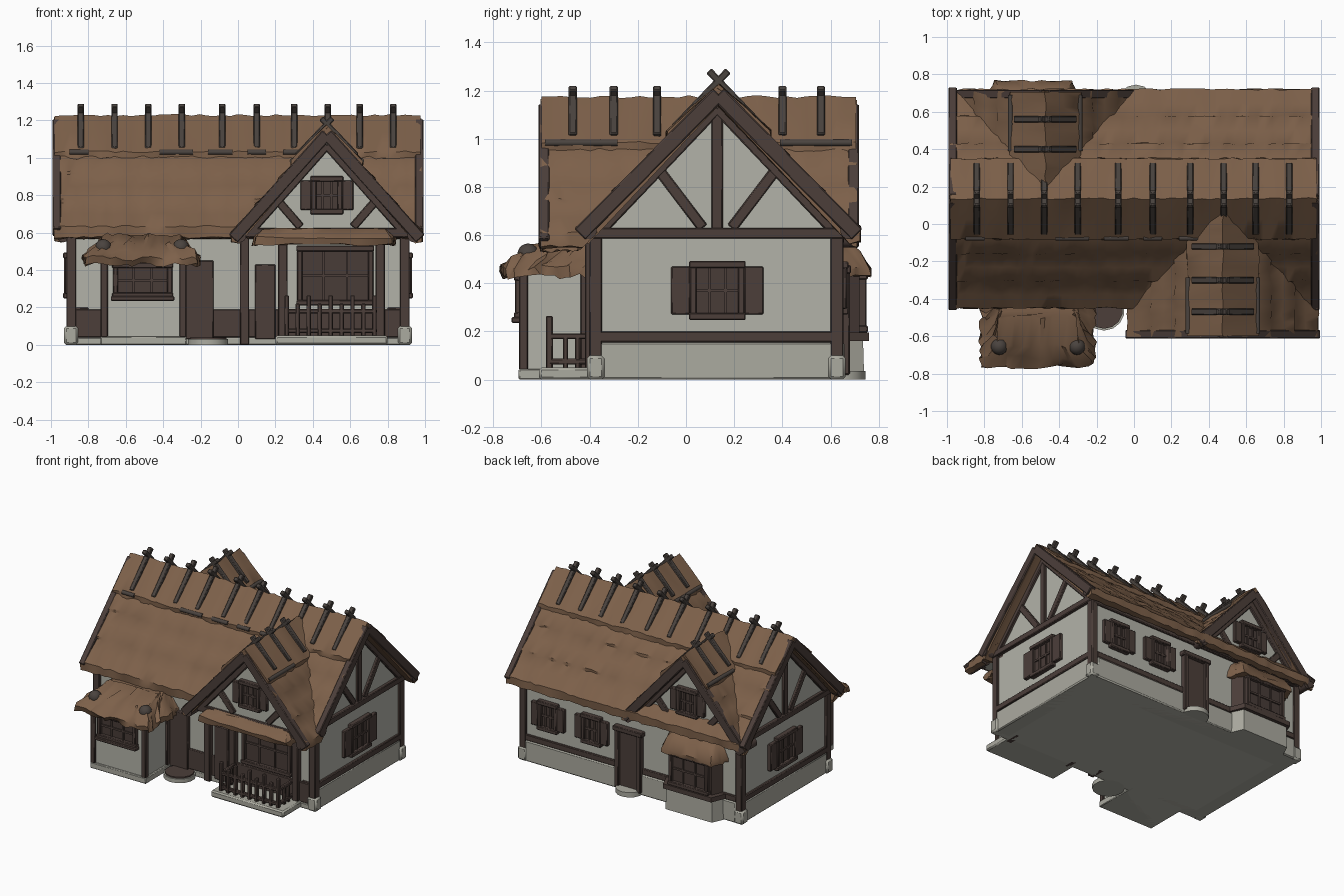
import bpy, bmesh, math, random
from mathutils import Vector, Matrix

if "Cube" in bpy.data.objects:
    bpy.data.objects.remove(bpy.data.objects["Cube"])
random.seed(4)

def mat(name, c):
    m = bpy.data.materials.new(name)
    m.diffuse_color = (*c, 1)
    m.use_nodes = True
    m.node_tree.nodes["Principled BSDF"].inputs["Base Color"].default_value = m.diffuse_color
    return m

THATCH = mat("thatch", (0.205, 0.118, 0.068))
TIMBER = mat("timber", (0.072, 0.049, 0.042))
PLASTER = mat("plaster", (0.45, 0.45, 0.395))
STONE = mat("stone", (0.41, 0.405, 0.35))
STRAP = mat("strap_wood", (0.068, 0.056, 0.049))
PANE = mat("window_pane", (0.066, 0.045, 0.039))
CY = 0.135          # main ridge line in y
SLOPE = 1.05        # main roof slope

def P(side, u, d, z):
    # u runs along a wall, d is the distance outward from the centre
    return Vector({'front': (u, -d, z), 'back': (u, d, z),
                   'right': (d, u, z), 'left': (-d, u, z)}[side])

def finish(name, bm, m, bevel=0):
    bmesh.ops.recalc_face_normals(bm, faces=bm.faces[:])
    me = bpy.data.meshes.new(name)
    bm.to_mesh(me)
    bm.free()
    me.materials.append(m)
    ob = bpy.data.objects.new(name, me)
    bpy.context.collection.objects.link(ob)
    if bevel:
        b = ob.modifiers.new("soft_edges", 'BEVEL')
        b.width, b.segments = bevel, 1
    return ob

def box(name, m, side, u0, u1, d0, d1, z0, z1, bevel=0.005):
    bm = bmesh.new()
    a, b = P(side, u0, d0, z0), P(side, u1, d1, z1)
    s = b - a
    bmesh.ops.create_cube(bm, size=1, matrix=Matrix.Translation((a + b) / 2)
                          @ Matrix.Diagonal((abs(s.x), abs(s.y), abs(s.z), 1)))
    return finish(name, bm, m, bevel)

def beam(name, m, side, a, b, d, w, t):
    # sloping timber in the plane of a wall, from (u, z) to (u, z)
    p, q = P(side, a[0], d, a[1]), P(side, b[0], d, b[1])
    k, n = (q - p).normalized(), P(side, 0, 1, 0)
    rot = Matrix((n.cross(k), n, k)).transposed().to_4x4()
    bm = bmesh.new()
    bmesh.ops.create_cube(bm, size=1, matrix=Matrix.Translation((p + q) / 2) @ rot
                          @ Matrix.Diagonal((w, t, (q - p).length, 1)))
    return finish(name, bm, m, 0.005)

def rod(name, m, p, q, r):
    p, q = Vector(p), Vector(q)
    bm = bmesh.new()
    bmesh.ops.create_cone(bm, cap_ends=True, segments=14, radius1=r, radius2=r, depth=(q - p).length,
                          matrix=Matrix.Translation((p + q) / 2)
                          @ (q - p).to_track_quat('Z', 'Y').to_matrix().to_4x4())
    return finish(name, bm, m)

def skin(bm, rings):
    # quads between successive loops of points, with end caps
    rows = [[bm.verts.new(p) for p in r] for r in rings]
    n = len(rows[0])
    for r, s in zip(rows, rows[1:]):
        for i in range(n):
            j = (i + 1) % n
            bm.faces.new((r[i], r[j], s[j], s[i]))
    bm.faces.new(rows[0])
    bm.faces.new(rows[-1][::-1])

def roof(name, axis, c, hw, zr, ze, a0, a1, th, courses, jit, cut=None):
    # ridged thatch with stepped courses and slightly uneven straw
    half = []
    for k in range(1, courses + 1):
        t = k / courses
        z = zr + (ze - zr) * t
        half += [(t * hw - 0.5 * hw / courses, z + 0.5 * (zr - ze) / courses + 0.006), (t * hw, z + 0.013)]
        if k < courses:
            half.append((t * hw + 0.006, z - 0.006))
    half += [(hw, ze - th * 0.6), (hw - 0.04, ze - th * 0.7)]
    prof = [(-u, z) for u, z in half[::-1]] + [(0, zr)] + half + [(0, zr - th)]
    n = max(4, int(abs(a1 - a0) / 0.04))
    rings = []
    for i in range(n + 1):
        a = a0 + (a1 - a0) * i / n
        ring = []
        for u, z in prof:
            u2 = c + u + random.uniform(-jit, jit)
            z2 = z + random.uniform(-jit, jit)
            ring.append((a, u2, z2) if axis == 'x' else (u2, a, z2))
        rings.append(ring)
    bm = bmesh.new()
    skin(bm, rings)
    if cut:  # trim away what would lie inside the main roof
        bmesh.ops.bisect_plane(bm, geom=bm.verts[:] + bm.edges[:] + bm.faces[:], plane_co=(0, CY, 1.14),
                               plane_no=(0, cut * SLOPE, 1), clear_inner=True)
    return finish(name, bm, THATCH)

def loft(name, m, side, c, wall, rings, taper=1, jit=0, n=8):
    # three-sided shape against a wall; rings are (half width, depth, height)
    rows = []
    for w, d, z in rings:
        key = [(-w, wall), (-w * taper, d), (w * taper, d), (w, wall)]
        row = []
        for (ua, da), (ub, db) in zip(key, key[1:]):
            row += [(ua + (ub - ua) * i / n, da + (db - da) * i / n) for i in range(n)]
        row.append(key[-1])
        rows.append([P(side, c + u + random.uniform(-jit, jit), d2 + random.uniform(-jit, jit),
                       z + random.uniform(-jit, jit)) for u, d2 in row])
    bm = bmesh.new()
    skin(bm, rows)
    return finish(name, bm, m)

def prism(name, m, axis, pts, a0, a1):
    bm = bmesh.new()
    skin(bm, [[(a, u, z) if axis == 'x' else (u, a, z) for u, z in pts] for a in (a0, a1)])
    return finish(name, bm, m)

def window(name, side, u, d, z, w, h, shutter=0.0):
    box(name + "_pane", PANE, side, u - w / 2, u + w / 2, d - 0.01, d + 0.009, z - h / 2, z + h / 2, 0)
    for s in (-1, 1):
        e = u + s * w / 2
        box(name + "_jamb", TIMBER, side, e - 0.014, e + 0.014, d - 0.01, d + 0.03, z - h / 2, z + h / 2)
        f = z + s * h / 2
        box(name + "_rail", TIMBER, side, u - w / 2 - 0.018, u + w / 2 + 0.018, d - 0.01, d + 0.035, f - 0.015, f + 0.015)
        box(name + "_bar", TIMBER, side, u + s * w / 6 - 0.006, u + s * w / 6 + 0.006, d, d + 0.018, z - h / 2, z + h / 2, 0)
        if shutter:
            g = u + s * (w / 2 + 0.012 + shutter / 2)
            box(name + "_shutter", TIMBER, side, g - shutter / 2, g + shutter / 2, d - 0.01, d + 0.026, z - h / 2 + 0.008, z + h / 2 - 0.008)
    box(name + "_cross_bar", TIMBER, side, u - w / 2, u + w / 2, d, d + 0.018, z - 0.007, z + 0.007, 0)

def verge(side, c, hw, zr, ze, d, log):
    # bargeboards and eave logs at a gable end
    for s in (-1, 1):
        beam("bargeboard", TIMBER, side, (c, zr - 0.035), (c + s * (hw - 0.01), ze - 0.022), d, 0.064, 0.045)
        u = c + s * (hw - 0.045)
        rod("eave_log", TIMBER, P(side, u, d + 0.02, ze - 0.008), P(side, u, d - log, ze - 0.008), 0.034)

def straps(side, c, d, z, run, rise):
    for s in (-1, 1):
        beam("ridge_strap", STRAP, side, (c - s * run, z - run * SLOPE), (c + s * rise, z + rise * SLOPE), d, 0.03, 0.034)

# house body, plinth and corner posts
prism("house_walls", PLASTER, 'x', [(-0.38, 0), (0.64, 0), (0.64, 0.62), (0.13, 1.15), (-0.38, 0.62)], -0.9, 0.9)
for side, d in (('left', 0.915), ('right', 0.915)):
    box("stone_plinth", STONE, side, -0.36, 0.62, 0.8, d, 0, 0.155, 0.008)
    box("sill_beam", TIMBER, side, -0.39, 0.65, 0.8, 0.918, 0.155, 0.2)
    box("tie_beam", TIMBER, side, -0.41, 0.67, 0.8, 0.925, 0.585, 0.63)
    box("king_post", TIMBER, side, 0.105, 0.153, 0.85, 0.918, 0.62, 1.14)
    for s in (-1, 1):
        beam("gable_brace", TIMBER, side, (0.13 + s * 0.06, 0.63), (0.13 + s * 0.25, 0.88), 0.9, 0.045, 0.035)
        beam("gable_rafter", TIMBER, side, (0.13, 1.13), (0.13 + s * 0.5, 0.605), 0.9, 0.05, 0.04)
    window("side_window", side, 0.13, 0.9, 0.37, 0.2, 0.215, 0.08)
    verge(side, CY, 0.585, 1.22, 0.625, 0.97, 0.95)
for s in (-1, 1):
    for y in (-0.375, 0.627):
        box("corner_post", TIMBER, 'back', s * 0.865, s * 0.918, y - 0.027, y + 0.027, 0.09, 0.62)
        box("corner_stone", STONE, 'back', s * 0.855, s * 0.93, y - 0.036, y + 0.036, 0, 0.1, 0.012)
box("back_plinth", STONE, 'back', -0.87, 0.87, 0.5, 0.657, 0, 0.155, 0.008)
box("back_sill_beam", TIMBER, 'back', -0.87, 0.87, 0.5, 0.654, 0.155, 0.2)
box("front_boarding", TIMBER, 'front', -0.87, 0.87, 0.3, 0.395, 0.04, 0.19)
box("front_footing", STONE, 'front', -0.87, 0.87, 0.3, 0.4, 0, 0.04)
for side, d in (('front', 0.4), ('back', 0.655)):
    box("wall_plate", TIMBER, side, -0.9, 0.9, d - 0.1, d, 0.565, 0.61)

# main thatched roof with its ridge cap and straps
roof("main_roof", 'x', CY, 0.585, 1.215, 0.62, -0.985, 0.98, 0.075, 4, 0.006)
roof("main_ridge_cap", 'x', CY, 0.215, 1.228, 1.02, -0.98, 0.975, 0.04, 1, 0.006)
for x in (-0.84, -0.66, -0.48, -0.3, -0.085, 0.1, 0.3, 0.48, 0.65, 0.83):
    straps('right', CY, x, 1.24, 0.185, 0.04)
for x0, x1 in ((-0.9, -0.8), (-0.42, -0.24), (-0.16, -0.03), (0.05, 0.15), (0.24, 0.36)):
    rod("cap_binding", STRAP, (x0, CY - 0.21, 1.03), (x1, CY - 0.21, 1.03), 0.014)

# front and back cross gables
for side, c, hw, wall, d1, sg, ys in (('front', 0.475, 0.51, 0.52, 0.605, -1, (0.47, 0.3, 0.12)),
                                      ('back', -0.475, 0.505, 0.645, 0.71, 1, (0.56, 0.4))):
    inner = 0.36 if side == 'front' else 0.55
    prism(side + "_gable_wall", PLASTER, 'y', [(c - 0.43, 0.575), (c + 0.43, 0.575), (c, 1.09)], sg * inner, sg * wall)
    roof(side + "_gable_roof", 'y', c, hw, 1.16, 0.595, sg * d1, CY, 0.07, 4, 0.006, sg)
    roof(side + "_ridge_cap", 'y', c, 0.19, 1.175, 0.97, sg * (d1 - 0.005), CY, 0.04, 1, 0.006, sg)
    for d in ys:
        straps(side, c, d, 1.18, 0.16, 0.03)
    for s in (-1, 1):
        rod("cap_binding", STRAP, P(side, c + s * 0.185, d1 - 0.02, 0.983), P(side, c + s * 0.185, d1 - 0.32, 0.983), 0.014)
    verge(side, c, hw, 1.16, 0.59, d1 - 0.015, 0.15)
    box(side + "_gable_tie", TIMBER, side, c - 0.45, c + 0.45, wall - 0.05, wall + 0.02, 0.575, 0.625)
    for s in (-1, 1):
        beam(side + "_gable_rafter", TIMBER, side, (c, 1.07), (c + s * 0.43, 0.585), wall, 0.05, 0.04)
        beam(side + "_gable_brace", TIMBER, side, (c + s * 0.14, 0.63), (c + s * 0.27, 0.78), wall, 0.045, 0.035)
        beam(side + "_gable_top_brace", TIMBER, side, (c + s * 0.12, 0.96), (c + s * 0.05, 1.03), wall, 0.03, 0.035)
    window(side + "_gable_window", side, c, wall, 0.8, 0.14, 0.175, 0.06)

# front wall: doors, posts and wide porch window
box("front_door", TIMBER, 'front', -0.28, -0.13, 0.3, 0.41, 0.03, 0.45)
box("porch_door", TIMBER, 'front', 0.09, 0.2, 0.3, 0.41, 0.03, 0.43)
for u in (0.035, 0.24, 0.76):
    box("front_post", TIMBER, 'front', u - 0.025, u + 0.025, 0.3, 0.42, 0.0, 0.6)
window("porch_window", 'front', 0.52, 0.385, 0.37, 0.38, 0.29)
rod("front_step", STONE, (-0.16, -0.46, 0), (-0.16, -0.46, 0.03), 0.11)
rod("front_step_boards", TIMBER, (-0.16, -0.46, 0.03), (-0.16, -0.46, 0.04), 0.1)

# porch slab, railing and thatched canopy
box("porch_slab", STONE, 'front', 0.2, 0.8, 0.38, 0.61, 0, 0.05, 0.01)
loft("porch_canopy", THATCH, 'front', 0.46, 0.45, [(0.35, 0.54, 0.54), (0.385, 0.6, 0.535), (0.38, 0.605, 0.575), (0.34, 0.55, 0.62)], 0.96, 0.008)
for z in (0.075, 0.18):
    box("porch_rail", TIMBER, 'front', 0.25, 0.74, 0.555, 0.58, z - 0.012, z + 0.012)
    for u in (0.26, 0.73):
        box("porch_side_rail", TIMBER, 'front', u - 0.012, u + 0.012, 0.4, 0.57, z - 0.012, z + 0.012)
for i in range(9):
    u = 0.26 + 0.0587 * i
    box("railing_picket", TIMBER, 'front', u - 0.012, u + 0.012, 0.553, 0.582, 0.04, 0.265 if i % 2 == 0 else 0.22)
for u in (0.26, 0.73):
    for d in (0.45, 0.5):
        box("side_picket", TIMBER, 'front', u - 0.011, u + 0.011, d - 0.011, d + 0.011, 0.04, 0.18)

# front booth with hatch window and thatched hood
box("booth_walls", PLASTER, 'front', -0.72, -0.29, 0.35, 0.68, 0, 0.46, 0)
box("booth_footing", STONE, 'front', -0.735, -0.275, 0.35, 0.695, 0, 0.045)
for u in (-0.715, -0.295):
    for d in (0.42, 0.675):
        box("booth_post", TIMBER, 'front', u - 0.019, u + 0.019, d - 0.019, d + 0.019, 0.04, 0.46)
window("booth_window", 'front', -0.51, 0.68, 0.345, 0.29, 0.16)
box("booth_window_sill", TIMBER, 'front', -0.68, -0.34, 0.66, 0.725, 0.235, 0.26)
loft("booth_hood", THATCH, 'front', -0.515, 0.36, [(0.24, 0.68, 0.46), (0.3, 0.755, 0.43), (0.305, 0.76, 0.465), (0.275, 0.715, 0.5),
     (0.225, 0.65, 0.545), (0.2, 0.5, 0.585)], 1, 0.016, 14)
for u in (-0.72, -0.305):
    bm = bmesh.new()
    bmesh.ops.create_uvsphere(bm, u_segments=14, v_segments=10, radius=0.045, matrix=Matrix.Translation((u, -0.655, 0.52)))
    finish("hood_knob", bm, STRAP)

# back wall: bay window, door, shuttered windows
loft("bay_base", STONE, 'back', -0.54, 0.6, [(0.255, 0.74, 0), (0.25, 0.735, 0.16)], 0.75, 0, 1)
loft("bay_sill", TIMBER, 'back', -0.54, 0.6, [(0.265, 0.76, 0.16), (0.265, 0.76, 0.195)], 0.75, 0, 1)
loft("bay_frame", TIMBER, 'back', -0.54, 0.6, [(0.235, 0.72, 0.19), (0.235, 0.72, 0.45)], 0.75, 0, 1)
window("bay_window", 'back', -0.54, 0.72, 0.32, 0.3, 0.22)
loft("bay_hood", THATCH, 'back', -0.54, 0.6, [(0.23, 0.72, 0.43), (0.275, 0.765, 0.43), (0.275, 0.765, 0.46), (0.245, 0.72, 0.53), (0.21, 0.67, 0.57)], 0.75, 0.006)
box("back_door", TIMBER, 'back', -0.07, 0.09, 0.6, 0.662, 0.03, 0.44)
for u in (-0.08, 0.1):
    box("back_door_jamb", TIMBER, 'back', u - 0.017, u + 0.017, 0.6, 0.68, 0.02, 0.46)
box("back_door_lintel", TIMBER, 'back', -0.11, 0.13, 0.6, 0.685, 0.44, 0.475)
rod("back_step", STONE, (0.01, 0.645, 0), (0.01, 0.645, 0.035), 0.1)
for u in (0.32, 0.68):
    window("back_window", 'back', u, 0.64, 0.38, 0.13, 0.19, 0.06)

# smooth shading with sharp edges kept
for ob in bpy.context.collection.objects:
    ob.select_set(True)
    bpy.context.view_layer.objects.active = ob
bpy.ops.object.shade_smooth_by_angle(angle=math.radians(38))
